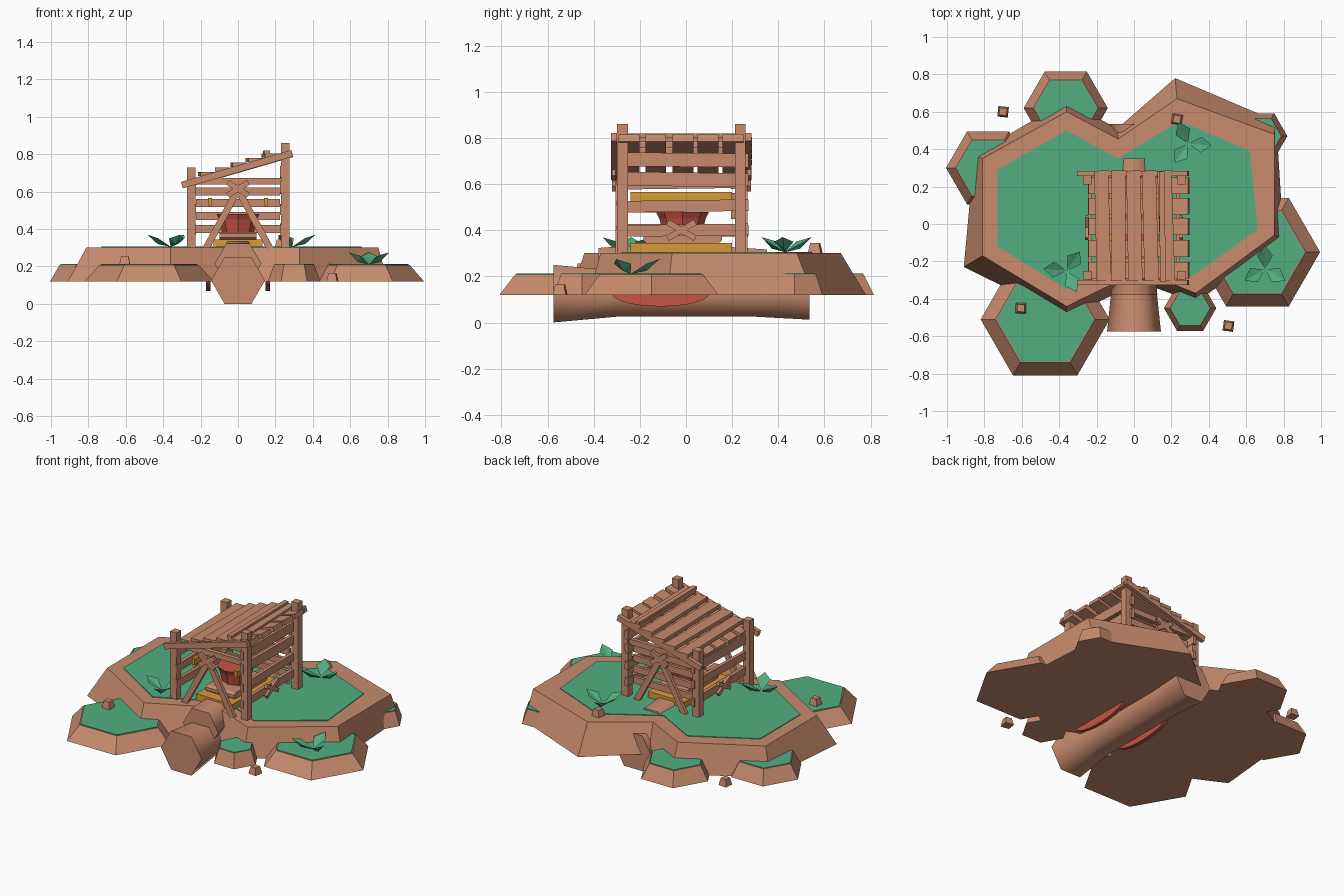
import bpy, bmesh, math, random
from mathutils import Vector

random.seed(4)
if "Cube" in bpy.data.objects:
    bpy.data.objects.remove(bpy.data.objects["Cube"])


def material(name, rgb):
    m = bpy.data.materials.new(name)
    m.use_nodes = True
    m.diffuse_color = (*rgb, 1)
    m.node_tree.nodes["Principled BSDF"].inputs["Base Color"].default_value = (*rgb, 1)
    return m


BROWN = material("clay brown", (0.58, 0.26, 0.155))
GREEN = material("grass green", (0.085, 0.42, 0.22))
RED = material("warm red", (0.56, 0.09, 0.06))
YELLOW = material("straw yellow", (0.68, 0.32, 0.04))


def finish(name, bm, mat, smooth=None):
    bmesh.ops.recalc_face_normals(bm, faces=bm.faces)
    mesh = bpy.data.meshes.new(name)
    bm.to_mesh(mesh)
    bm.free()
    mesh.materials.append(mat)
    ob = bpy.data.objects.new(name, mesh)
    bpy.context.collection.objects.link(ob)
    if smooth:
        bpy.ops.object.select_all(action='DESELECT')
        ob.select_set(True)
        bpy.context.view_layer.objects.active = ob
        bpy.ops.object.shade_smooth_by_angle(angle=math.radians(smooth))
    return ob


def loft(name, rings, mat, smooth=None):
    """Skin a list of equal-length rings and cap both ends."""
    bm = bmesh.new()
    loops = [[bm.verts.new(p) for p in ring] for ring in rings]
    n = len(loops[0])
    for a, b in zip(loops, loops[1:]):
        for i in range(n):
            j = (i + 1) % n
            bm.faces.new((a[i], a[j], b[j], b[i]))
    bm.faces.new(loops[0])
    bm.faces.new(loops[-1])
    return finish(name, bm, mat, smooth)


def ring(x, y, z, r, n=6, turn=0.0):
    return [(x + r * math.cos(turn + math.tau * i / n),
             y + r * math.sin(turn + math.tau * i / n), z) for i in range(n)]


def beam(name, a, b, width, height, mat=BROWN):
    """Box running from a to b; height is measured towards world up."""
    a, b = Vector(a), Vector(b)
    d = (b - a).normalized()
    side = d.cross((0, 0, 1))
    side = side.normalized() if side.length > 0.01 else Vector((1, 0, 0))
    up = side.cross(d)
    s, u = side * width / 2, up * height / 2
    return loft(name, [[p + s + u, p - s + u, p - s - u, p + s - u] for p in (a, b)], mat)


# Main mound: skirt, flat rim and inset lawn
skirt = [(-.36, .66), (-.09, .51), (.22, .78), (.76, .55), (.80, -.08), (.33, -.42),
         (.03, -.31), (-.36, -.50), (-.91, -.23), (-.855, .37)]
rim = [(-.36, .60), (-.085, .455), (.23, .67), (.75, .48), (.75, -.06), (.33, -.37),
       (.03, -.25), (-.36, -.44), (-.81, -.17), (-.81, .35)]
lawn = [(-.36, .50), (-.085, .35), (.245, .55), (.62, .39), (.66, -.03), (.31, -.28),
        (.03, -.16), (-.36, -.35), (-.73, -.12), (-.73, .29)]
loft("mound", [[(x, y, z) for x, y in line] for line, z in ((skirt, .12), (rim, .302))], BROWN)
loft("mound_lawn", [[(x, y, z) for x, y in lawn] for z in (.30, .306)], GREEN)

# Satellite mounds
for i, (x, y, r) in enumerate([(-.475, -.51, .345), (.66, -.15, .335), (.30, -.45, .14),
                               (-.365, .62, .225), (-.78, .30, .225), (.68, .47, .14)]):
    loft(f"small_mound_{i}", [ring(x, y, .12, r), ring(x, y, .208, r * .77)], BROWN)
    loft(f"small_lawn_{i}", [ring(x, y, .205, r * .75), ring(x, y, .212, r * .75)], GREEN)

# Small stones
for i, (x, y, z) in enumerate([(-.70, .60, .12), (.23, .56, .30), (-.605, -.45, .21), (.505, -.545, .12)]):
    t = math.pi / 4 + random.uniform(-.2, .2)
    loft(f"stone_{i}", [ring(x, y, z, .04, 4, t), ring(x, y, z + .045, .027, 4, t)], BROWN)


# Leafy plants
def plant(name, x, y, z, turn):
    bm = bmesh.new()
    for k in range(3):
        a = turn + k * math.tau / 3
        out, side = Vector((math.cos(a), math.sin(a), 0)), Vector((-math.sin(a), math.cos(a), 0))
        base = Vector((x, y, z))
        up = Vector((0, 0, 1))
        root, tip = base, base + out * .125 + up * .065
        mid = base + out * .07 + up * .045
        left, right = mid + side * .042, mid - side * .042
        keel, fold = mid - up * .03, mid - up * .01
        v = [bm.verts.new(p) for p in (root, left, tip, right, keel, fold)]
        for c in (4, 5):
            for i in range(4):
                bm.faces.new((v[i], v[(i + 1) % 4], v[c]))
    finish(name, bm, GREEN)


plant("plant_front", -.36, -.25, .305, math.radians(55))
plant("plant_back", .29, .43, .305, math.radians(-5))
plant("plant_right", .70, -.24, .21, math.radians(90))


# Logs: six-sided, flared, lying front to back
def log(name, stations):
    loft(name, [[(px, y, z + pz) for px, pz, _ in ring(0, 0, 0, r)] for y, z, r in stations], BROWN, 65)


log("lower_log", [(-.575, .125, .144), (-.30, .125, .115), (.30, .125, .115), (.535, .125, .130)])
log("upper_log", [(-.38, .215, .125), (-.2, .24, .11), (.2, .24, .10), (.35, .23, .10)])

# Red half discs under the mound beside the log
for s in (-1, 1):
    disc = [(.21 * math.cos(math.pi * i / 16), -.055 * math.sin(math.pi * i / 16)) for i in range(17)]
    loft(f"red_disc_{s}", [[(s * .16 + dx, -.11 + y, .125 + z) for y, z in disc] for dx in (-.012, .012)], RED)

# Inner bench, red bowl and straw
loft("bench", [[(sx * .10, -.015 + sy, z) for sx, sy in ((-1, -w), (1, -w), (1, w), (-1, w))]
               for z, w in ((.34, .15), (.355, .17), (.375, .17), (.385, .15))], BROWN)
loft("bowl", [ring(0, -.015, .385, .085, 8), ring(0, -.015, .45, .10, 8), ring(0, -.015, .48, .115, 8)], RED)
beam("straw_floor", (0, -.24, .325), (0, .20, .325), .26, .04, YELLOW)
for s in (-1, 1):
    beam(f"straw_rail_{s}", (s * .15, -.24, .545), (s * .15, .20, .545), .02, .04, YELLOW)

# Corner posts
FRONT, BACK = -.275, .235
for x, top in ((-.25, .73), (.253, .86)):
    for y in (FRONT, BACK):
        beam("post", (x, y, .28), (x, y, top), .046, .046)


# Sloped roof: crosswise slats, long boards and outer beams
def slope(x):
    return .715 + .29 * x


for k in range(5):
    y = -.24 + k * .11 + random.uniform(-.008, .008)
    beam("roof_slat", (-.24, y, slope(-.24)), (.292, y, slope(.292)), .09, .03)
for k in range(5):
    x = -.168 + k * .085
    j = random.uniform(-.012, .012)
    board = beam("roof_board", (x - j, -.305, slope(x) + .028), (x + j, .285, slope(x) + .028), .076, .022)
    if k == 4:
        beam("roof_board", (.155, -.31, slope(.155) + .05), (.148, .28, slope(.148) + .05), .03, .02)
for y in (-.312, .27):
    beam("sloped_beam", (-.30, y, .635), (.29, y, .805), .026, .036)

# Side walls: long planks with gaps
for s, rows in ((-1, (.40, .505, .61)), (1, (.40, .505, .62, .705))):
    for z in rows:
        j = random.uniform(-.006, .006)
        beam("side_plank", (s * .235, -.30, z - j), (s * .235, .27, z + j), .022, .05 if z < .6 else .06)
    # Crossed tie at the middle of the wall
    for t in (-1, 1):
        beam("side_tie", (s * .255, -.02 - .06, .40 - t * .035), (s * .255, -.02 + .06, .40 + t * .035), .016, .026)

# End walls: top rail, leaning braces and crossed tie
for y, out in ((FRONT, -1), (BACK, 1)):
    beam("top_rail", (-.265, y, .655), (.27, y, .655), .026, .036)
    for s in (-1, 1):
        beam("brace", (s * .18, y + out * .02, .28), (0, y + out * .02, .61), .022, .036)
        beam("end_tie", (-.055, y + out * .038, .615 - s * .035), (.055, y + out * .038, .615 + s * .035), .016, .03)

# Back rails seen through the open front
for z in (.40, .47, .54, .60):
    beam("back_rail", (-.225, BACK - .03, z), (.225, BACK - .03, z), .02, .042)
